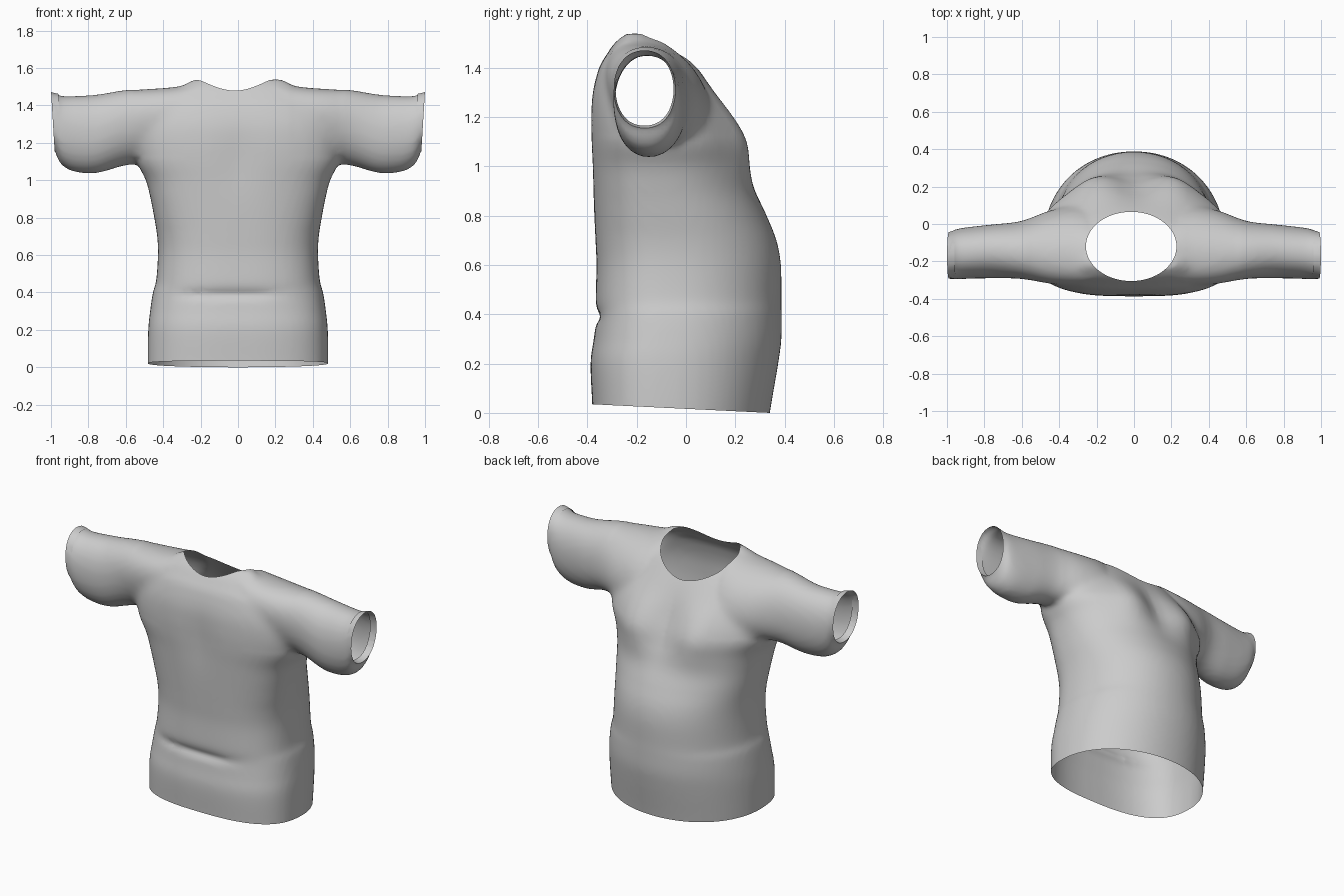
import bpy, bmesh, math
from mathutils import Vector
from mathutils.bvhtree import BVHTree

if "Cube" in bpy.data.objects:
    bpy.data.objects.remove(bpy.data.objects["Cube"], do_unlink=True)

SIDES = 72


def power(v, n):
    return math.copysign(abs(v) ** (2 / n), v)


def bump(v, centre, width):
    return math.exp(-((v - centre) / width) ** 2)


def smooth_rows(rows, steps=7):
    """Rows of a table with a smooth spline passed through them."""
    rows = [Vector(r) for r in rows]
    padded = [rows[0]] + rows + [rows[-1]]
    out = []
    for a, b, c, d in zip(padded, padded[1:], padded[2:], padded[3:]):
        for k in range(steps):
            t = k / steps
            out.append(b + (c - a) * (t / 2)
                       + (2 * a - 5 * b + 4 * c - d) * (t * t / 2)
                       + (3 * b - a - 3 * c + d) * (t ** 3 / 2))
    return out + [rows[-1]]


def loft(bm, rings):
    """Closed solid skinned through a list of rings."""
    loops = [[bm.verts.new(p) for p in ring] for ring in rings]
    for a, b in zip(loops, loops[1:]):
        for i in range(SIDES):
            j = (i + 1) % SIDES
            bm.faces.new((a[i], a[j], b[j], b[i]))
    bm.faces.new(loops[0])
    bm.faces.new(loops[-1])


def torso_ring(z, half, front, back):
    mid = front + 0.42 * (back - front)
    blade = bump(z, 1.12, 0.17)
    ring = []
    for i in range(SIDES):
        a = 2 * math.pi * i / SIDES
        c, s = math.cos(a), math.sin(a)
        n = 2.08 if s > 0 else 2.7
        x = half * power(c, n)
        y = mid + power(s, n) * (back - mid if s > 0 else mid - front)
        if s > 0:      # shoulder blades either side of the spine groove
            y += blade * (0.035 * bump(abs(x), 0.22, 0.11) - 0.035 * bump(x, 0, 0.09))
        else:          # shallow chest dip and the fold across the belly
            y += 0.012 * blade * bump(x, 0, 0.1)
            y += 0.028 * bump(z, 0.39, 0.016) * math.exp(-((x + 0.05) / 0.24) ** 4)
        ring.append((x, y, z))
    return ring


def sleeve_ring(side, x, front, back, low, high, lean):
    ring = []
    for i in range(SIDES):
        a = 2 * math.pi * i / SIDES
        rise = (high - low) / 2 * power(math.sin(a), 2.15)
        y = (front + back) / 2 + (back - front) / 2 * power(math.cos(a), 2.15)
        ring.append((side * x, y - lean * rise, (low + high) / 2 + rise))
    return ring


# height, half width, front, back
torso = [
    (-0.10, 0.48, -0.375, 0.325), (0.03, 0.483, -0.38, 0.345),
    (0.20, 0.48, -0.387, 0.374), (0.30, 0.47, -0.374, 0.387),
    (0.40, 0.455, -0.362, 0.388), (0.46, 0.438, -0.366, 0.387),
    (0.60, 0.428, -0.363, 0.385), (0.70, 0.432, -0.367, 0.367),
    (0.80, 0.448, -0.372, 0.328), (0.90, 0.467, -0.377, 0.286),
    (1.00, 0.493, -0.382, 0.262), (1.10, 0.54, -0.387, 0.236),
    (1.20, 0.545, -0.388, 0.185), (1.30, 0.52, -0.38, 0.12),
    (1.40, 0.46, -0.353, 0.048), (1.45, 0.40, -0.324, 0.0),
    (1.50, 0.31, -0.29, -0.09), (1.538, 0.235, -0.25, -0.14),
]
# distance out, front, back, underside, top, lean
sleeve = [
    (0.20, -0.29, 0.03, 1.15, 1.535, 0.35), (0.30, -0.31, 0.08, 1.11, 1.505, 0.35),
    (0.45, -0.312, 0.065, 1.09, 1.49, 0.25), (0.60, -0.292, 0.015, 1.08, 1.482, 0.1),
    (0.75, -0.29, -0.002, 1.04, 1.458, 0), (0.87, -0.292, -0.015, 1.045, 1.45, 0),
    (0.94, -0.295, -0.025, 1.08, 1.45, 0), (0.97, -0.295, -0.036, 1.13, 1.46, 0),
    (0.985, -0.293, -0.044, 1.165, 1.47, 0), (1.06, -0.292, -0.046, 1.18, 1.477, 0),
]

# Torso and mirrored sleeves as overlapping solids
bm = bmesh.new()
loft(bm, [torso_ring(*r) for r in smooth_rows(torso)])
for side in (-1, 1):
    loft(bm, [sleeve_ring(side, *r) for r in smooth_rows(sleeve)])
bmesh.ops.recalc_face_normals(bm, faces=bm.faces)
mesh = bpy.data.meshes.new("shirt")
bm.to_mesh(mesh)
bm.free()
shirt = bpy.data.objects.new("shirt", mesh)
bpy.context.collection.objects.link(shirt)

# Merge into one soft skin
merge = shirt.modifiers.new("merge", 'REMESH')
merge.mode = 'VOXEL'
merge.voxel_size = 0.016
relax = shirt.modifiers.new("relax", 'SMOOTH')
relax.factor = 0.5
relax.iterations = 5
bpy.context.view_layer.update()
bm = bmesh.new()
bm.from_object(shirt, bpy.context.evaluated_depsgraph_get())
shirt.modifiers.clear()

# Extra relaxing where the sleeves run into the shoulders
joint = [v for v in bm.verts if 0.28 < abs(v.co.x) < 0.56 and v.co.z > 1.12]
for _ in range(12):
    bmesh.ops.smooth_vert(bm, verts=joint, factor=0.5,
                          use_axis_x=True, use_axis_y=True, use_axis_z=True)


def slice_off(point, normal):
    bmesh.ops.bisect_plane(bm, geom=bm.verts[:] + bm.edges[:] + bm.faces[:],
                           plane_co=point, plane_no=normal, clear_outer=True)


# Neck opening: elliptical hole with its rim dropped back on the surface
skin = BVHTree.FromBMesh(bm)
neck = Vector((-0.015, -0.12))
radius = Vector((0.242, 0.185))


def neck_distance(p):
    return math.hypot((p.x - neck.x) / radius.x, (p.y - neck.y) / radius.y)


hole = [f for f in bm.faces
        if f.calc_center_median().z > 1.3 and neck_distance(f.calc_center_median()) < 1]
bmesh.ops.delete(bm, geom=hole, context='FACES')
for v in bm.verts:
    if v.is_boundary:
        d = neck_distance(v.co)
        x = neck.x + (v.co.x - neck.x) / d
        y = neck.y + (v.co.y - neck.y) / d
        hit = skin.ray_cast(Vector((x, y, 3)), Vector((0, 0, -1)))[0]
        v.co = hit if hit else (x, y, v.co.z)

# Sloping hem and open cuffs
slice_off((0, 0.34, 0), (0, -0.0486, -1))
for side in (-1, 1):
    slice_off((side * 0.998, 0, 1.45), (side, 0, -0.06))

# Cuff linings folded into the sleeves
for side in (-1, 1):
    rim = [e for e in bm.edges if e.is_boundary
           and all(v.co.x * side > 0.9 for v in e.verts)]
    new = bmesh.ops.extrude_edge_only(bm, edges=rim)["geom"]
    for v in (g for g in new if isinstance(g, bmesh.types.BMVert)):
        v.co.x -= side * 0.04
        v.co.y = -0.169 + (v.co.y + 0.169) * 0.94
        v.co.z = 1.32 + (v.co.z - 1.32) * 0.94

bm.to_mesh(mesh)
bm.free()

# Single plain cloth colour
cloth = bpy.data.materials.new("grey cloth")
cloth.use_nodes = True
colour = (0.6, 0.6, 0.6, 1)
cloth.diffuse_color = colour
cloth.node_tree.nodes["Principled BSDF"].inputs["Base Color"].default_value = colour
mesh.materials.clear()
mesh.materials.append(cloth)
for polygon in mesh.polygons:
    polygon.material_index = 0

bpy.ops.object.select_all(action='DESELECT')
shirt.select_set(True)
bpy.context.view_layer.objects.active = shirt
bpy.ops.object.shade_smooth_by_angle(angle=math.radians(50))
